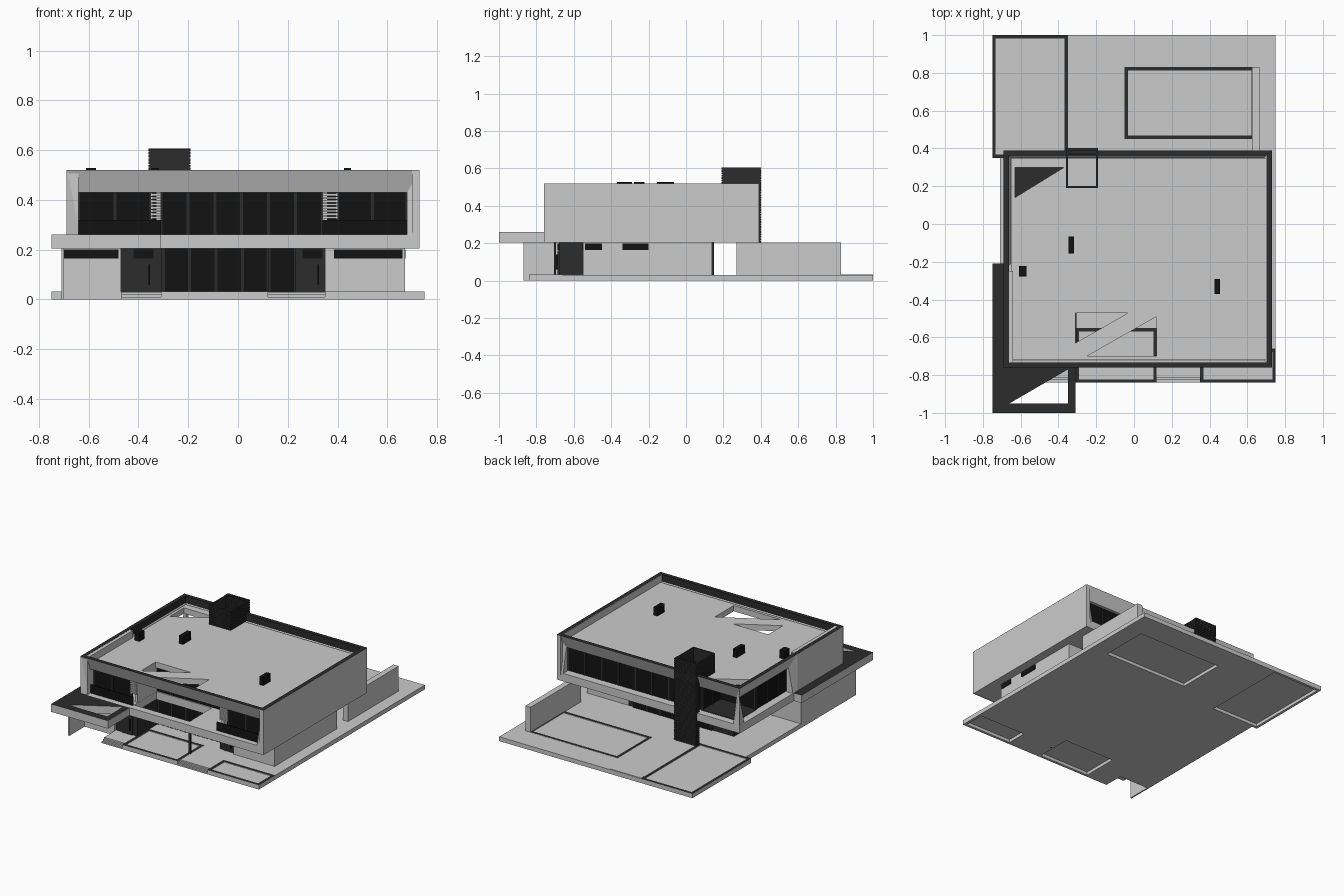
import bpy, bmesh
from mathutils import Vector

if "Cube" in bpy.data.objects:
    bpy.data.objects.remove(bpy.data.objects["Cube"])


def material(name, v):
    m = bpy.data.materials.new(name)
    m.diffuse_color = (v, v, v, 1)
    m.use_nodes = True
    m.node_tree.nodes["Principled BSDF"].inputs["Base Color"].default_value = m.diffuse_color
    return m


DARK = material("dark_trim", 0.025)
BLACK = material("dark_glass", 0.006)


def finish(name, bm, mat=None):
    bmesh.ops.recalc_face_normals(bm, faces=bm.faces)
    me = bpy.data.meshes.new(name)
    bm.to_mesh(me)
    bm.free()
    ob = bpy.data.objects.new(name, me)
    bpy.context.collection.objects.link(ob)
    if mat:
        me.materials.append(mat)
    return ob


def prism(name, pts, z0, z1, mat=None):
    bm = bmesh.new()
    lo = [bm.verts.new((x, y, z0)) for x, y in pts]
    hi = [bm.verts.new((x, y, z1)) for x, y in pts]
    bm.faces.new(lo)
    bm.faces.new(hi)
    n = len(pts)
    for i in range(n):
        j = (i + 1) % n
        bm.faces.new((lo[i], lo[j], hi[j], hi[i]))
    return finish(name, bm, mat)


def rect(x0, x1, y0, y1):
    return [(x0, y0), (x1, y0), (x1, y1), (x0, y1)]


def box(name, x0, x1, y0, y1, z0, z1, mat=None):
    return prism(name, rect(x0, x1, y0, y1), z0, z1, mat)


def skin(name, loops, mat=None):
    """Bridge closed loops, the last one back to the first."""
    bm = bmesh.new()
    rows = [[bm.verts.new(p) for p in lp] for lp in loops]
    for a, b in zip(rows, rows[1:] + rows[:1]):
        n = len(a)
        for i in range(n):
            j = (i + 1) % n
            bm.faces.new((a[i], a[j], b[j], b[i]))
    return finish(name, bm, mat)


def cut(ob, pts, z0=-1, z1=1):
    c = prism("cutter", pts, z0, z1)
    m = ob.modifiers.new("cut", 'BOOLEAN')
    m.operation, m.solver, m.object = 'DIFFERENCE', 'EXACT', c
    bpy.context.view_layer.update()
    me = bpy.data.meshes.new_from_object(ob.evaluated_get(bpy.context.evaluated_depsgraph_get()))
    ob.modifiers.clear()
    ob.data = me
    bpy.data.objects.remove(c)


# Ground slab with a shallow rimmed bed or pool in each opening
slab = prism("ground_slab", [(-.71, -.70), (-.47, -.70), (-.47, -.80), (.75, -.80), (.75, 1), (-.71, 1)], 0, .03)
beds = {"front_bed": (-.31, .12, -.84, -.55), "corner_bed": (.35, .75, -.84, -.66),
        "pool": (-.05, .64, .45, .83), "side_patio": (-.75, -.35, .35, 1.0)}
for name, (x0, x1, y0, y1) in beds.items():
    e = .005
    cut(slab, rect(x0 - (e if x0 < -.7 else 0), x1 + (e if x1 > .74 else 0),
                   y0 - (e if y0 < -.8 else 0), y1 + (e if y1 > .99 else 0)))
    w = .018
    ring = lambda i, z: [(x, y, z) for x, y in rect(x0 + i, x1 - i, y0 + i, y1 - i)]
    rim = skin(name + "_rim", [ring(0, 0), ring(0, .032), ring(w, .032), ring(w, 0)])
    rim.data.materials.append(None)
    rim.data.materials.append(DARK)
    for p in rim.data.polygons:
        p.material_index = 1 if p.normal.z > .5 else 0
    box(name + "_surface", x0 + w, x1 - w, y0 + w, y1 - w, .022, .028)

# Entrance steps
for i in range(3):
    box("entry_step", .12, .35, -.84 + .014 * i, -.79, .01 * i, .01 * (i + 1))
    box("left_step", -.47, -.31, -.84 + .014 * i, -.79, .01 * i, .01 * (i + 1))
box("rear_step", -.35, -.11, .965, .998, .03, .034)

# Ground floor volumes
box("garden_wall", .625, .665, .27, .83, .03, .205)
box("left_room", -.71, -.47, -.70, -.26, 0, .205)
box("left_fin", -.71, -.70, -.87, -.70, 0, .205)
box("right_room", .35, .67, -.55, .14, .03, .205)
box("core", -.47, .35, -.44, .14, .03, .205, DARK)
box("entry_wall", -.47, -.305, -.68, -.44, .03, .205, DARK)
box("right_door_wall", .23, .35, -.53, -.44, .03, .205, DARK)
box("slim_post", .112, .124, -.706, -.694, 0, .26, DARK)

# Doors with handles
for x, y in ((-.42, -.68), (.26, -.53)):
    box("door", x, x + .08, y - .006, y, .03, .16, DARK)
    box("door_top_light", x, x + .08, y - .006, y, .165, .2, BLACK)
    box("door_handle", x + .06, x + .066, y - .014, y - .006, .06, .14, BLACK)

# High strip windows
for r in ((-.705, -.48, -.704, -.69), (.385, .66, -.554, -.54),
          (.66, .674, -.54, -.45), (.66, .674, -.34, -.20)):
    box("strip_window", *r, .165, .2, BLACK)


def glazing(name, p, q, z0, z1, n):
    """Glass sheet from p to q with n panes between mullions."""
    p, q = Vector(p), Vector(q)
    t = .004
    box(name, min(p.x, q.x) - t, max(p.x, q.x) + t, min(p.y, q.y) - t, max(p.y, q.y) + t, z0, z1, BLACK)
    for i in range(n + 1):
        c = p.lerp(q, i / n)
        box(name + "_mullion", c.x - .006, c.x + .006, c.y - .006, c.y + .006, z0, z1, DARK)


glazing("ground_glass", (-.30, -.45), (.23, -.45), .03, .205, 5)
glazing("rear_ground_glass", (-.3, .145), (.3, .145), .03, .205, 6)

# Upper floor with open void, solid right wall and front part of left wall
floor = box("upper_floor", -.685, .725, -.755, .385, .206, .259)
cut(floor, rect(-.31, .12, -.71, -.46))
box("right_wall", .70, .73, -.76, .39, .205, .519)
box("left_wall", -.69, -.64, -.755, -.25, .205, .519)


# Splayed window surrounds on front, back and left
def surround(name, a0, a1, place):
    def loop(i, zb, zt, db, dt):
        return [place(a, d, z) for a, d, z in ((a0 + i, db, zb), (a1 - i, db, zb), (a1 - i, dt, zt), (a0 + i, dt, zt))]
    skin(name, [loop(0, .205, .5195, 0, 0), loop(.05, .26, .43, 0, .035), loop(.05, .26, .43, .05, .05)])


surround("front_surround", -.69, .73, lambda a, d, z: (a, -.76 + d, z))
surround("back_surround", -.69, .73, lambda a, d, z: (a, .39 - d, z))
surround("left_surround", -.25, .39, lambda a, d, z: (-.69 + d, a, z))

# Roof with triangular openings
roof = box("roof", -.65, .705, -.72, .35, .43, .47)
for tri in ([(-.31, -.47), (-.31, -.63), (-.03, -.47)],
            [(.12, -.49), (-.25, -.70), (.12, -.70)],
            [(-.63, .30), (-.63, .14), (-.37, .30)]):
    cut(roof, tri)

# Dark parapet coping
lp = lambda i, z: [(x, y, z) for x, y in rect(-.69 + i, .73 - i, -.76 + i, .39 - i)]
skin("parapet", [lp(0, .52), lp(.027, .52), lp(.027, .46)], DARK)

# Upper glazing, railings and louvre panels
glazing("centre_glass", (-.31, -.45), (.34, -.45), .26, .43, 6)
glazing("left_front_glass", (-.64, -.68), (-.35, -.68), .26, .43, 2)
glazing("right_front_glass", (.40, -.68), (.68, -.68), .26, .43, 2)
glazing("back_glass", (-.36, .33), (.68, .33), .26, .43, 8)
glazing("left_glass", (-.63, -.24), (-.63, .13), .26, .43, 3)
glazing("terrace_side_glass", (-.36, .13), (-.36, .33), .26, .43, 2)
glazing("terrace_back_glass", (-.63, .13), (-.36, .13), .26, .43, 2)
box("terrace_floor", -.64, -.36, .13, .34, .258, .263, DARK)
for x0, x1, l0, l1 in ((-.64, -.31, -.35, -.31), (.34, .68, .34, .40)):
    box("railing", x0, x1, -.722, -.716, .26, .32, BLACK)
    for i in range(8):
        z = .325 + i * .013
        box("louvre", l0, l1, -.69, -.67, z, z + .009)
    box("void_side_wall", x1 - .02 if x0 < 0 else x0, x1 if x0 < 0 else x0 + .02, -.67, -.45, .26, .43)

# Entrance canopy wrapping the left side, dark on top
canopy = prism("canopy", [(-.75, -1), (-.31, -1), (-.31, -.76), (-.69, -.76), (-.69, -.21), (-.75, -.21)], .205, .26)
cut(canopy, [(-.66, -.95), (-.35, -.95), (-.35, -.77)])
canopy.data.materials.clear()
canopy.data.materials.append(None)
canopy.data.materials.append(DARK)
for p in canopy.data.polygons:
    p.material_index = 1 if p.normal.z > .5 else 0


# Coursed chimney: thin outside shaft and open box above the roof
def coursed(name, r, z0, z1, n, wall):
    x0, x1, y0, y1 = r
    ring = lambda i, z: [(x, y, z) for x, y in rect(x0 + i, x1 - i, y0 + i, y1 - i)]
    h = (z1 - z0) / n
    loops = []
    for k in range(n):
        z = z0 + k * h
        loops += [ring(.004, z), ring(.004, z + h * .25), ring(0, z + h * .25), ring(0, z + h)]
    skin(name, loops + [ring(wall, z1), ring(wall, z0)], DARK)


coursed("chimney_shaft", (-.36, -.19, .365, .402), .03, .606, 44, .012)
coursed("chimney_top", (-.36, -.19, .19, .40), .465, .604, 11, .01)

# Roof vents
for x, y, w, d in ((-.59, -.25, .04, .055), (-.333, -.11, .03, .09), (.44, -.33, .03, .08)):
    box("roof_vent", x - w / 2, x + w / 2, y - d / 2, y + d / 2, .47, .527, BLACK)
